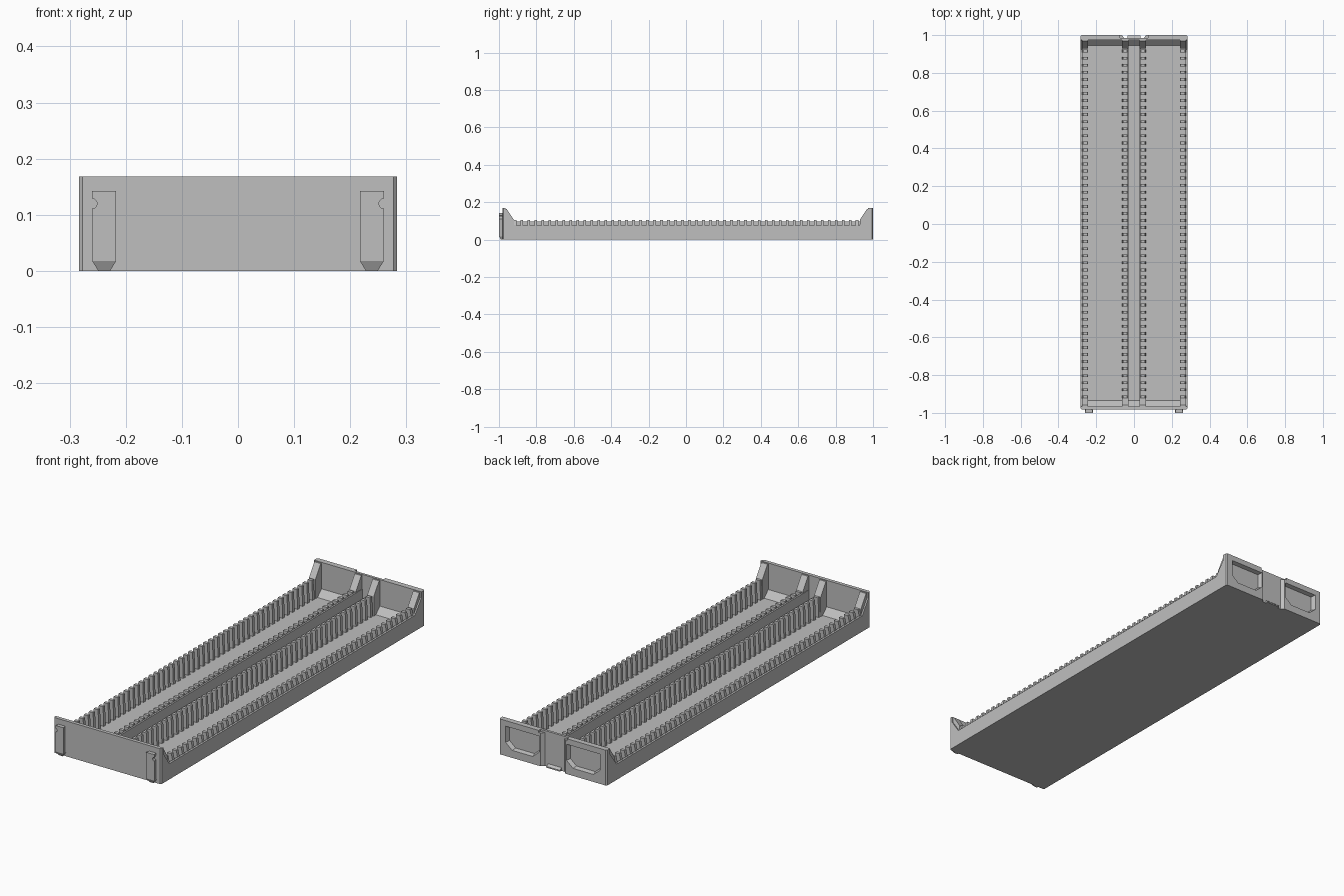
import bpy, bmesh, math
from mathutils import Vector

old = bpy.data.objects.get("Cube")
if old:
    bpy.data.objects.remove(old)

grey = bpy.data.materials.new("light_grey_plastic")
grey.use_nodes = True
colour = (0.52, 0.52, 0.52, 1)
grey.diffuse_color = colour
grey.node_tree.nodes["Principled BSDF"].inputs["Base Color"].default_value = colour

HALF_W, HEIGHT, FLOOR = 0.283, 0.168, 0.012
WALL_TOP, TOOTH_TOP = 0.075, 0.105
FRONT, FRONT_IN, BACK_IN, BACK = -0.982, -0.965, 0.974, 1.0
TEETH, TOOTH_Y, TOOTH_T = 50, 0.915, 0.015

# which coordinates a profile uses for extrusion along each axis
PLACE = {
    "x": lambda a, b, t: Vector((t, a, b)),
    "y": lambda a, b, t: Vector((a, t, b)),
    "z": lambda a, b, t: Vector((a, b, t)),
}


def add_prism(bm, axis, points, start, end, end_points=None):
    """Extrude a profile along an axis, optionally into a second profile."""
    put = PLACE[axis]
    low = [bm.verts.new(put(a, b, start)) for a, b in points]
    high = [bm.verts.new(put(a, b, end)) for a, b in end_points or points]
    faces = [bm.faces.new(low), bm.faces.new(high[::-1])]
    for i in range(len(low)):
        j = (i + 1) % len(low)
        faces.append(bm.faces.new((low[i], high[i], high[j], low[j])))
    bmesh.ops.recalc_face_normals(bm, faces=faces)


def rect(a0, a1, b0, b1):
    return [(a0, b0), (a1, b0), (a1, b1), (a0, b1)]


def flip(points, side):
    return [(side * a, b) for a, b in points]


def finish(name, bm):
    mesh = bpy.data.meshes.new(name)
    bm.to_mesh(mesh)
    bm.free()
    mesh.materials.append(grey)
    obj = bpy.data.objects.new(name, mesh)
    bpy.context.collection.objects.link(obj)
    return obj


def prism(name, *args):
    bm = bmesh.new()
    add_prism(bm, *args)
    return finish(name, bm)


def cut(target, cutter):
    mod = target.modifiers.new(cutter.name, "BOOLEAN")
    mod.operation, mod.solver, mod.object = "DIFFERENCE", "EXACT", cutter
    cutter.hide_render = True
    cutter.hide_viewport = True
    cutter.display_type = "WIRE"


def apply_cuts(target, cutters):
    # bake the cuts and drop the helpers
    bpy.context.view_layer.update()
    graph = bpy.context.evaluated_depsgraph_get()
    baked = bpy.data.meshes.new_from_object(target.evaluated_get(graph))
    target.modifiers.clear()
    target.data = baked
    for cutter in cutters:
        bpy.data.objects.remove(cutter)


# floor and end plates
prism("floor", "z", rect(-HALF_W, HALF_W, FRONT_IN, BACK_IN), 0, FLOOR)
C = 0.006
prism("front_plate", "z",
      [(-HALF_W, FRONT_IN), (-HALF_W, FRONT + C), (C - HALF_W, FRONT),
       (HALF_W - C, FRONT), (HALF_W, FRONT + C), (HALF_W, FRONT_IN)], 0, HEIGHT)
back_plate = prism("back_plate", "z",
                   [(-HALF_W, BACK_IN), (HALF_W, BACK_IN), (HALF_W, BACK - C),
                    (HALF_W - C, BACK), (C - HALF_W, BACK), (-HALF_W, BACK - C)],
                   0, HEIGHT)

# six-sided pockets, centre recess and top notch in the back plate
cutters = []
for side in (-1, 1):
    outer = [(0.07, 0.142), (0.07, 0.065), (0.105, 0.035),
             (0.215, 0.035), (0.25, 0.065), (0.25, 0.142)]
    inner = [(0.16 + (a - 0.16) * 0.9, 0.09 + (b - 0.09) * 0.9) for a, b in outer]
    cutters.append(prism("pocket_cutter", "y", flip(inner, side),
                         BACK - 0.02, BACK + 0.003, flip(outer, side)))
cutters.append(prism("recess_cutter", "z",
                     [(-0.052, BACK - 0.014), (0.052, BACK - 0.014),
                      (0.068, BACK + 0.003), (-0.068, BACK + 0.003)], -0.01, 0.2))
cutters.append(prism("notch_cutter", "z",
                     rect(-0.075, 0.075, BACK - 0.014, BACK + 0.01), HEIGHT - 0.01, 0.2))
for cutter in cutters:
    cut(back_plate, cutter)
apply_cuts(back_plate, cutters)

# small lip at the foot of the centre recess
prism("back_lip", "x", [(BACK - 0.015, 0), (BACK - 0.003, 0),
                        (BACK - 0.003, 0.006), (BACK - 0.015, 0.016)], -0.035, 0.035)

# sloped strips where the floor meets the end plates
for name, y, step in (("front_ramp", FRONT_IN, 1), ("back_ramp", BACK_IN, -1)):
    prism(name, "x", [(y, 0.005), (y + step * 0.03, 0.005),
                      (y + step * 0.03, FLOOR), (y, 0.042)], -0.275, 0.275)

# tooth cross-sections against the outer and the centre walls
OUTER_TOOTH = [(0.243, 0.005), (0.275, 0.005), (0.275, 0.078),
               (0.269, TOOTH_TOP), (0.247, TOOTH_TOP)]
CENTRE_TOOTH = [(0.032, 0.005), (0.063, 0.005), (0.059, TOOTH_TOP), (0.036, TOOTH_TOP)]

for side, word in ((1, "left"), (-1, "right")):
    # outer wall rises at both ends to meet the plates
    prism(word + "_wall", "x",
          [(FRONT_IN, 0), (BACK_IN, 0), (BACK_IN, 0.14), (0.925, WALL_TOP),
           (-0.92, WALL_TOP), (FRONT_IN, 0.14)], side * 0.272, side * HALF_W)
    # centre wall beside the middle channel
    prism(word + "_centre_wall", "x",
          rect(FRONT_IN, BACK_IN, 0.005, 0.098), side * 0.028, side * 0.036)

    # rows of teeth that form the slots
    for row, section in (("_outer_teeth", OUTER_TOOTH), ("_centre_teeth", CENTRE_TOOTH)):
        bm = bmesh.new()
        for i in range(TEETH):
            y = -TOOTH_Y + 2 * TOOTH_Y * i / (TEETH - 1)
            add_prism(bm, "y", flip(section, side), y - TOOTH_T / 2, y + TOOTH_T / 2)
        finish(word + row, bm)

    # corner braces at the ends of each row
    for row, x0, x1 in (("_outer_brace", 0.243, 0.276), ("_centre_brace", 0.03, 0.064)):
        for end, y, step in (("_front", FRONT_IN, 1), ("_back", BACK_IN, -1)):
            prism(word + row + end, "x",
                  [(y, 0.005), (y, HEIGHT - 0.004), (y + step * 0.006, HEIGHT - 0.004),
                   (y + step * 0.045, TOOTH_TOP), (y + step * 0.045, 0.005)],
                  side * x0, side * x1)

    # front clip: narrower at the root, tapered foot, round notch on the outer edge
    arc = [(0.26 - 0.009 * math.sin(t), 0.12 - 0.009 * math.cos(t))
           for t in (math.pi * k / 6 for k in range(7))]
    face = [(0.217, 0.018), (0.26, 0.018)] + arc + [(0.26, 0.142), (0.217, 0.142)]
    root = [(0.2385 + (a - 0.2385) * 0.75, b) for a, b in face]
    prism(word + "_clip", "y", flip(face, side), -1.0, FRONT + 0.002, flip(root, side))
    prism(word + "_clip_foot", "z",
          flip(rect(0.228, 0.249, FRONT - 0.008, FRONT + 0.002), side), 0, 0.018,
          flip(rect(0.217, 0.26, -1.0, FRONT + 0.002), side))
